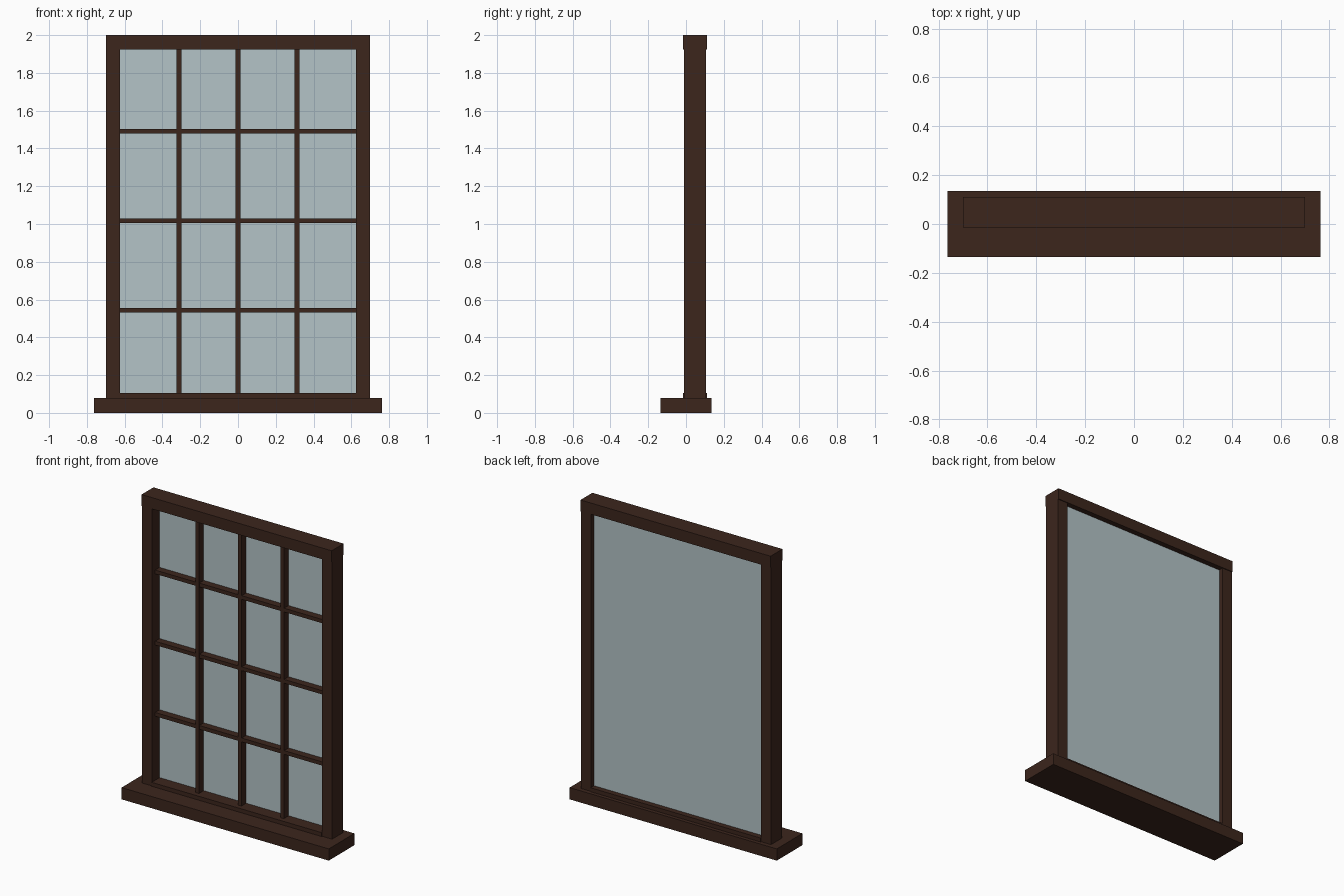
import bpy

if "Cube" in bpy.data.objects:
    bpy.data.objects.remove(bpy.data.objects["Cube"])


def material(name, color):
    m = bpy.data.materials.new(name)
    m.diffuse_color = color
    m.use_nodes = True
    m.node_tree.nodes["Principled BSDF"].inputs["Base Color"].default_value = m.diffuse_color
    return m


wood = material("dark_wood", (0.045, 0.019, 0.012, 1))
pane = material("glass", (0.456, 0.552, 0.571, 1))


def box(name, x, y, z, mat=wood):
    """Box from (min, max) ranges on each axis."""
    bpy.ops.mesh.primitive_cube_add(size=1)
    o = bpy.context.object
    o.name = name
    o.location = [(a + b) / 2 for a, b in (x, y, z)]
    o.scale = [b - a for a, b in (x, y, z)]
    bpy.ops.object.transform_apply(location=True, rotation=False, scale=True)
    o.data.materials.append(mat)
    return o


# Sill and outer frame
box("sill", (-0.763, 0.763), (-0.135, 0.135), (0, 0.078))
box("top_rail", (-0.70, 0.70), (-0.015, 0.11), (1.925, 2.0))
box("bottom_rail", (-0.626, 0.626), (-0.015, 0.11), (0.078, 0.104))
stile = box("stiles", (0.625, 0.70), (-0.01, 0.105), (0.078, 1.925))
mirror = stile.modifiers.new("mirror", "MIRROR")
mirror.use_axis[0] = True

# Glass sheet
box("glass_pane", (-0.626, 0.626), (0.068, 0.074), (0.10, 1.928), pane)

# Glazing bars on the front of the glass
for x in (-0.3125, 0, 0.3125):
    box("vertical_bar", (x - 0.0125, x + 0.0125), (0.018, 0.07), (0.10, 1.928))
for z in (0.543, 1.017, 1.491):
    box("horizontal_bar", (-0.626, 0.626), (0.021, 0.07), (z - 0.0125, z + 0.0125))
